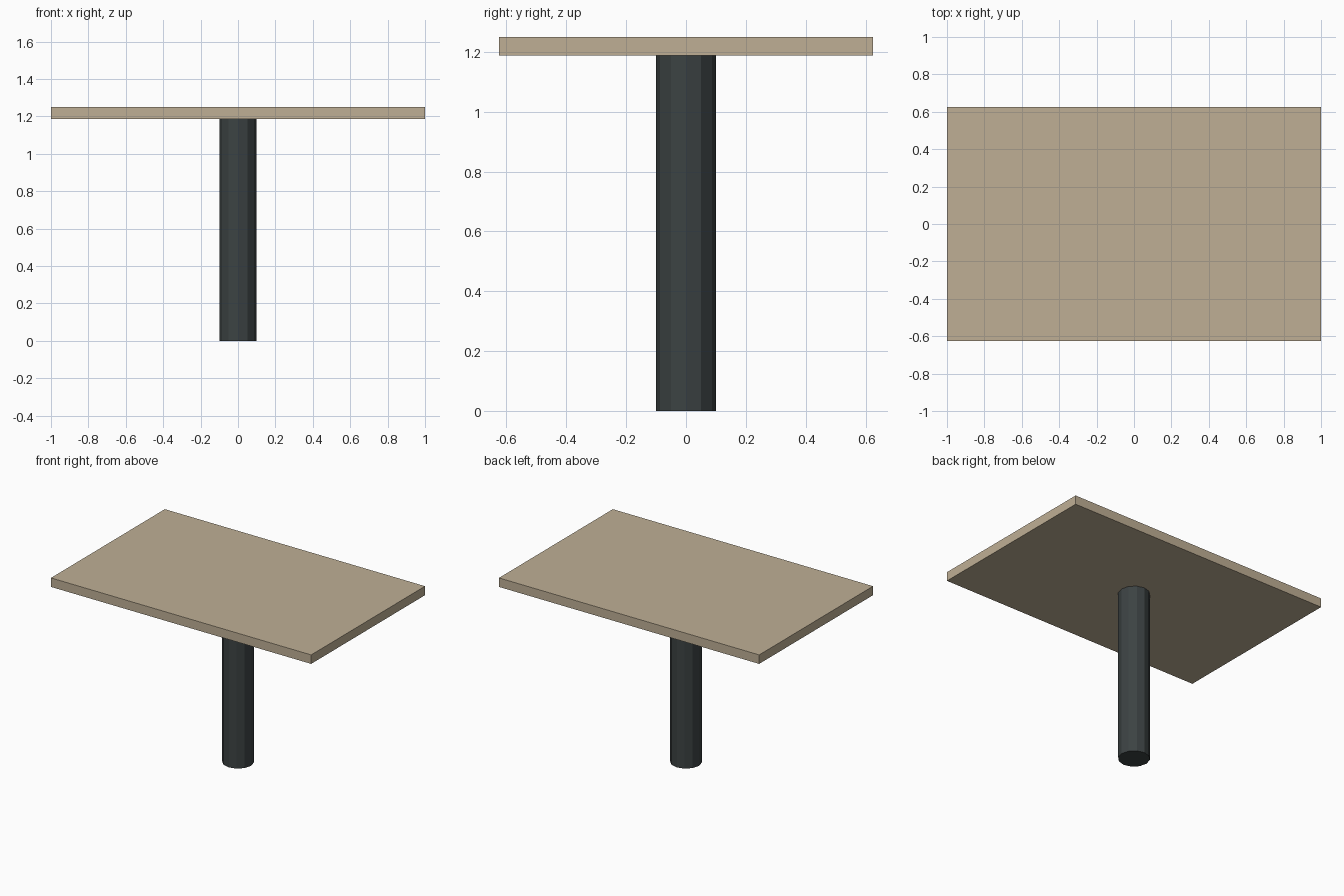
import bpy

if "Cube" in bpy.data.objects:
    bpy.data.objects.remove(bpy.data.objects["Cube"], do_unlink=True)


def make_material(name, rgb):
    mat = bpy.data.materials.new(name)
    mat.use_nodes = True
    color = (*rgb, 1.0)
    mat.diffuse_color = color
    mat.node_tree.nodes["Principled BSDF"].inputs["Base Color"].default_value = color
    return mat


def finish(name, mat):
    obj = bpy.context.object
    obj.name = obj.data.name = name
    obj.data.materials.append(mat)
    return obj


wood = make_material("pale wood", (0.52, 0.43, 0.30))
metal = make_material("dark metal", (0.045, 0.055, 0.056))

HEIGHT, THICKNESS = 1.25, 0.0625
LEG_HEIGHT = HEIGHT - THICKNESS

# Rectangular slab top
bpy.ops.mesh.primitive_cube_add(size=1, location=(0, 0, HEIGHT - THICKNESS / 2))
top = finish("table_top", wood)
top.scale = (2.0, 1.25, THICKNESS)
bpy.ops.object.transform_apply(location=False, rotation=False, scale=True)

# Twelve-sided central leg
bpy.ops.mesh.primitive_cylinder_add(vertices=12, radius=0.1, depth=LEG_HEIGHT,
                                    location=(0, 0, LEG_HEIGHT / 2))
finish("center_leg", metal)
